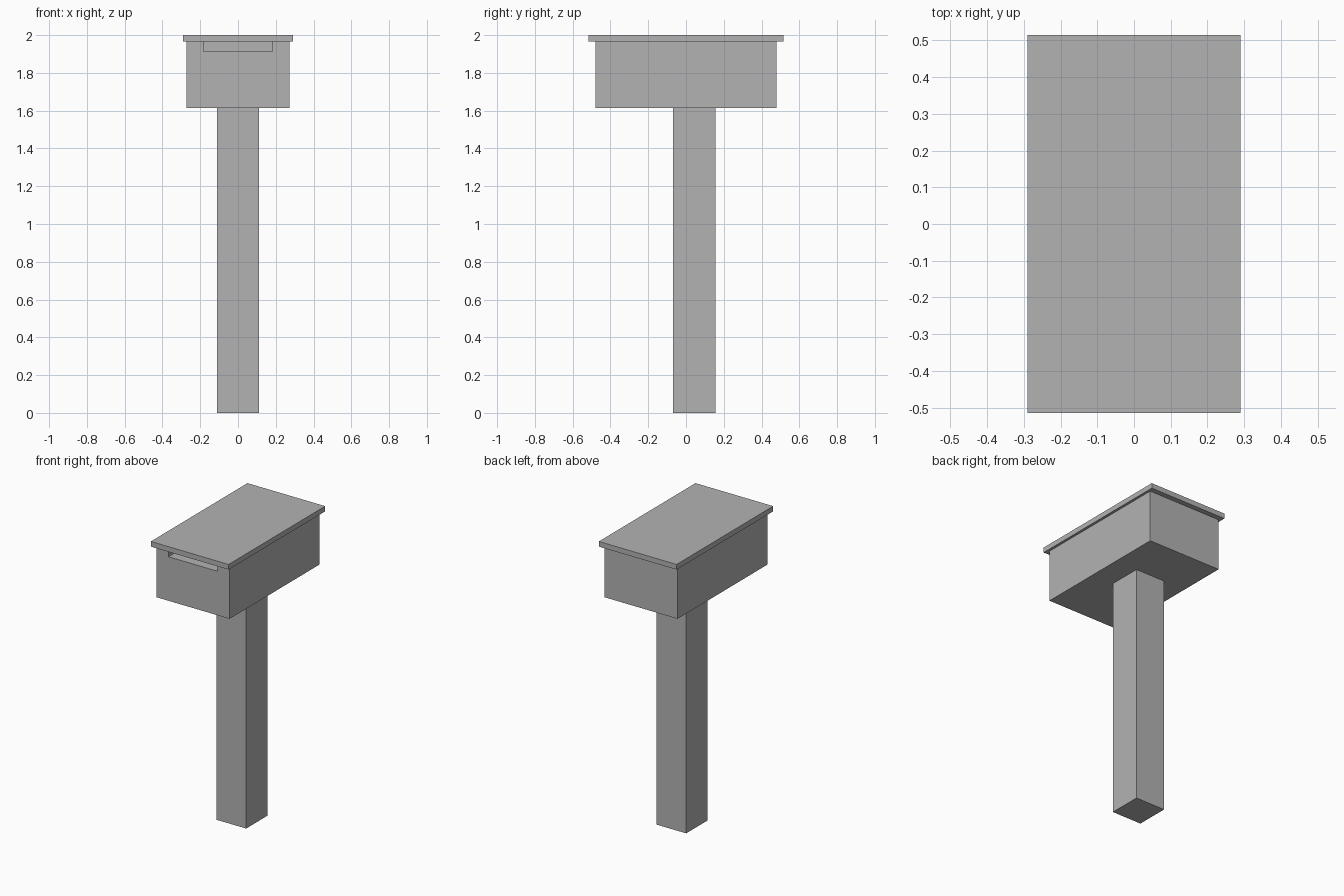
import bpy
import bmesh
from mathutils import Matrix, Vector

cube = bpy.data.objects.get("Cube")
if cube:
    bpy.data.objects.remove(cube, do_unlink=True)

# One plain grey for the whole model
grey = bpy.data.materials.new("plain_grey")
grey.use_nodes = True
grey.diffuse_color = (0.45, 0.45, 0.45, 1)
grey.node_tree.nodes["Principled BSDF"].inputs["Base Color"].default_value = grey.diffuse_color


def block(name, low, high):
    """Flat-sided block between two opposite corners."""
    low, high = Vector(low), Vector(high)
    bm = bmesh.new()
    place = Matrix.Translation((low + high) / 2) @ Matrix.Diagonal((high - low).to_4d())
    place[3][3] = 1
    bmesh.ops.create_cube(bm, size=1, matrix=place)
    mesh = bpy.data.meshes.new(name)
    bm.to_mesh(mesh)
    bm.free()
    mesh.materials.append(grey)
    obj = bpy.data.objects.new(name, mesh)
    bpy.context.collection.objects.link(obj)
    return obj


# Square post, set slightly towards the back
block("post", (-0.11, -0.07, 0), (0.11, 0.155, 1.615))

# Box body and overhanging lid
body = block("box_body", (-0.273, -0.48, 1.615), (0.273, 0.48, 1.965))
block("lid", (-0.29, -0.515, 1.965), (0.29, 0.515, 2))

# Slot recessed into the front, just under the lid
cutter = block("slot_cutter", (-0.183, -0.6, 1.912), (0.183, -0.38, 2.1))
cutter.hide_render = True
cutter.hide_set(True)
slot = body.modifiers.new("slot", 'BOOLEAN')
slot.operation = 'DIFFERENCE'
slot.solver = 'EXACT'
slot.object = cutter

# Bake the slot into the body and drop the cutter
bpy.context.view_layer.update()
evaluated = body.evaluated_get(bpy.context.evaluated_depsgraph_get())
cut_mesh = bpy.data.meshes.new_from_object(evaluated)
body.modifiers.clear()
body.data = cut_mesh
bpy.data.objects.remove(cutter, do_unlink=True)
